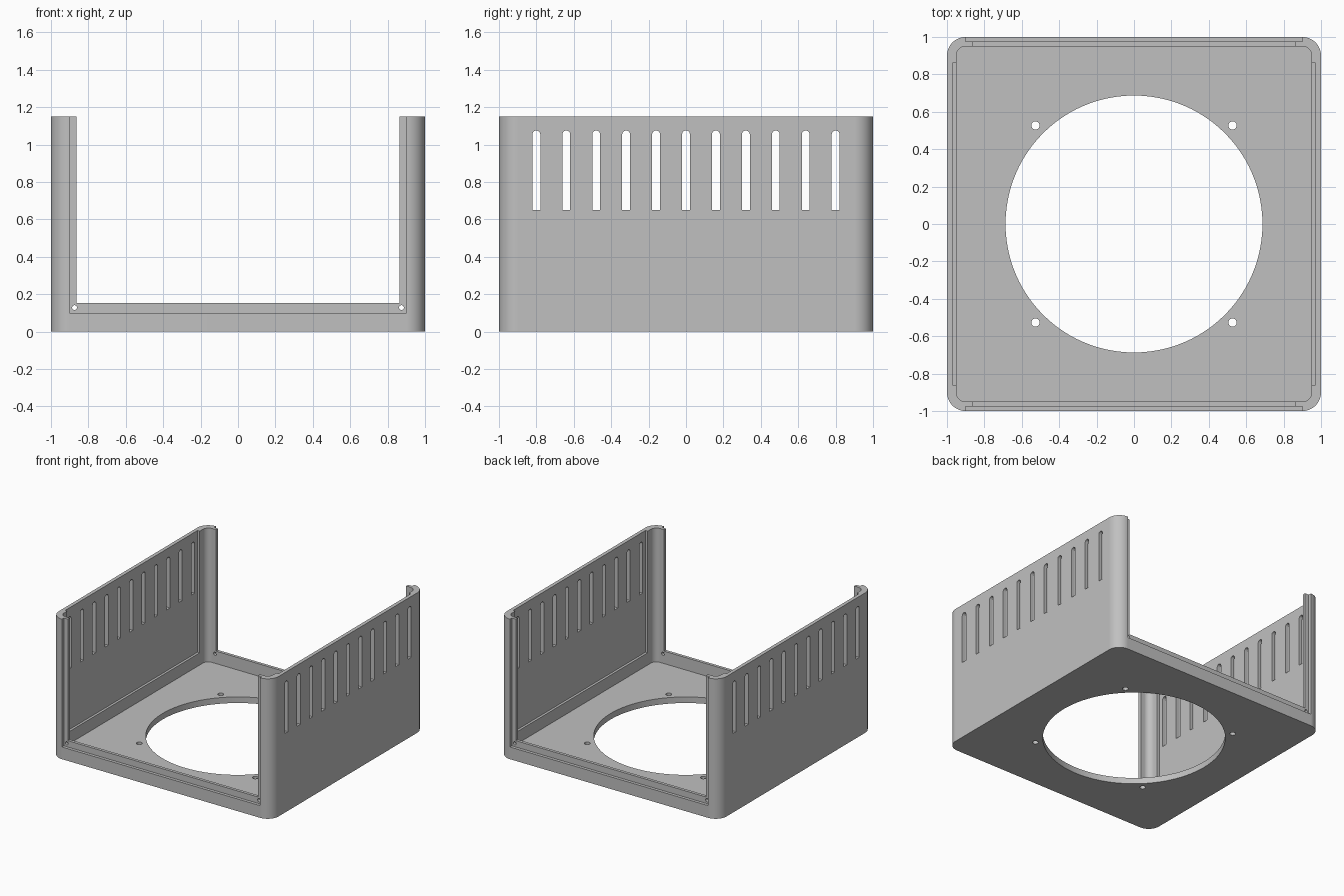
import bpy
import bmesh
from math import cos, sin, pi

cube = bpy.data.objects.get("Cube")
if cube:
    bpy.data.objects.remove(cube, do_unlink=True)

HEIGHT = 1.15
ABOVE = 1.4
OUTSIDE = 1.2

grey = bpy.data.materials.new("plain grey")
grey.use_nodes = True
colour = (0.53, 0.53, 0.53, 1)
grey.diffuse_color = colour
grey.node_tree.nodes["Principled BSDF"].inputs["Base Color"].default_value = colour


def arc(cx, cy, r, start, end, steps):
    angles = [start + (end - start) * i / steps for i in range(steps + 1)]
    return [(cx + r * cos(a), cy + r * sin(a)) for a in angles]


def circle(cx, cy, r, steps):
    return arc(cx, cy, r, 0, 2 * pi, steps)[:-1]


def rectangle(a0, a1, b0, b1):
    return [(a0, b0), (a1, b0), (a1, b1), (a0, b1)]


def rounded_square(half, r):
    points = []
    c = half - r
    for i, (sx, sy) in enumerate([(1, 1), (-1, 1), (-1, -1), (1, -1)]):
        points += arc(sx * c, sy * c, r, i * pi / 2, (i + 1) * pi / 2, 12)
    return points


def slot(y, half, bottom, top):
    return [(y - half, bottom), (y + half, bottom)] + arc(y, top - half, half, 0, pi, 12)


def prism(name, outlines, low, high, axis="z"):
    """Extrude one or more outlines along an axis."""
    place = {"x": lambda a, b, h: (h, a, b),
             "y": lambda a, b, h: (a, h, b),
             "z": lambda a, b, h: (a, b, h)}[axis]
    bm = bmesh.new()
    for outline in outlines:
        n = len(outline)
        start = [bm.verts.new(place(a, b, low)) for a, b in outline]
        end = [bm.verts.new(place(a, b, high)) for a, b in outline]
        bm.faces.new(start)
        bm.faces.new(end)
        for i in range(n):
            j = (i + 1) % n
            bm.faces.new((start[i], start[j], end[j], end[i]))
    bmesh.ops.recalc_face_normals(bm, faces=bm.faces)
    mesh = bpy.data.meshes.new(name)
    bm.to_mesh(mesh)
    bm.free()
    obj = bpy.data.objects.new(name, mesh)
    bpy.context.collection.objects.link(obj)
    return obj


# Solid block with rounded upright corners
housing = prism("vented_housing", [rounded_square(1, 0.1)], 0, HEIGHT)
housing.data.materials.append(grey)

cutters = [
    # Cavity above the floor and thinner side panels
    prism("cavity_cutter", [rounded_square(0.95, 0.05)], 0.05, ABOVE),
    prism("side_recess_cutter", [rectangle(-0.97, 0.97, -0.86, 0.86)], 0.15, ABOVE),
    # Open ends with a shallow rebate around each opening
    prism("opening_cutter", [rectangle(-0.864, 0.864, 0.152, ABOVE)], -OUTSIDE, OUTSIDE, "y"),
    prism("front_rebate_cutter", [rectangle(-0.9, 0.9, 0.1, ABOVE)], -OUTSIDE, -0.975, "y"),
    prism("back_rebate_cutter", [rectangle(-0.9, 0.9, 0.1, ABOVE)], 0.975, OUTSIDE, "y"),
    # Fan opening and its screw holes
    prism("floor_hole_cutter",
          [circle(0, 0, 0.687, 96)] +
          [circle(x, y, 0.022, 24) for x in (-0.527, 0.527) for y in (-0.527, 0.527)],
          -0.1, 0.1),
    # Small holes in the lower corners of the end frames
    prism("pin_hole_cutter", [circle(x, 0.128, 0.013, 20) for x in (-0.874, 0.874)],
          -OUTSIDE, OUTSIDE, "y"),
    # Row of vents through both side walls
    prism("vent_cutter", [slot(0.16 * i, 0.021, 0.65, 1.075) for i in range(-5, 6)],
          -OUTSIDE, OUTSIDE, "x"),
]

for cutter in cutters:
    cutter.hide_render = True
    cut = housing.modifiers.new(cutter.name, "BOOLEAN")
    cut.operation = "DIFFERENCE"
    cut.solver = "EXACT"
    cut.object = cutter

# Bake the cuts and remove the cutters
graph = bpy.context.evaluated_depsgraph_get()
graph.update()
result = bpy.data.meshes.new_from_object(housing.evaluated_get(graph))
housing.modifiers.clear()
housing.data = result
for cutter in cutters:
    bpy.data.objects.remove(cutter, do_unlink=True)

# Smooth curved corners, crisp edges, flat panels
for other in bpy.context.selected_objects:
    other.select_set(False)
housing.select_set(True)
bpy.context.view_layer.objects.active = housing
bpy.ops.object.shade_smooth_by_angle(angle=pi / 6)
weighted = housing.modifiers.new("flat_panels", "WEIGHTED_NORMAL")
weighted.keep_sharp = True
